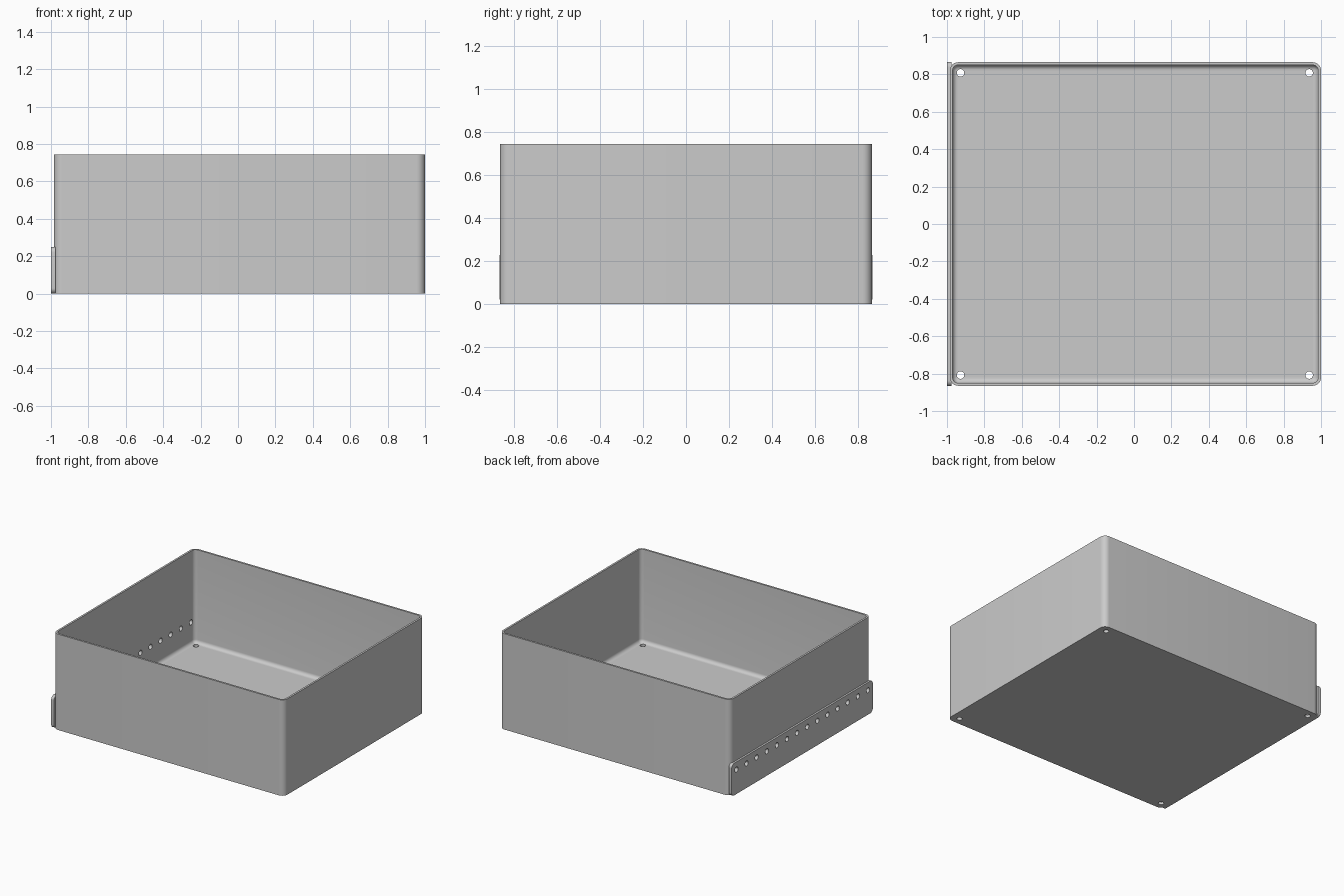
import bpy, bmesh, math
from mathutils import Matrix, Vector

cube = bpy.data.objects.get("Cube")
if cube:
    bpy.data.objects.remove(cube, do_unlink=True)

# Main dimensions
LEFT, RIGHT, HALF_Y, HEIGHT = -0.985, 1.0, 0.865, 0.745
WALL, FLOOR, CORNER, FILLET = 0.015, 0.02, 0.045, 0.028
CENTRE_X, HALF_X = (LEFT + RIGHT) / 2, (RIGHT - LEFT) / 2
HOLE_Y, HOLE_Z, HOLE_R = 0.808, 0.19, 0.02

grey = bpy.data.materials.new("light grey")
grey.use_nodes = True
grey.diffuse_color = (0.6, 0.6, 0.6, 1)
grey.node_tree.nodes["Principled BSDF"].inputs["Base Color"].default_value = (0.6, 0.6, 0.6, 1)


def rounded_rect(hw, hh, r, steps=8):
    """Outline of a rounded rectangle, counter-clockwise."""
    pts = []
    for k, (sx, sy) in enumerate([(1, 1), (-1, 1), (-1, -1), (1, -1)]):
        for i in range(steps + 1):
            a = math.pi / 2 * (k + i / steps)
            pts.append((sx * (hw - r) + r * math.cos(a), sy * (hh - r) + r * math.sin(a)))
    return pts


def loft(bm, rings):
    """Bridge rings of points and cap both ends."""
    rings = [[bm.verts.new(p) for p in ring] for ring in rings]
    n = len(rings[0])
    for a, b in zip(rings, rings[1:]):
        for i in range(n):
            j = (i + 1) % n
            bm.faces.new((a[i], a[j], b[j], b[i]))
    bm.faces.new(rings[0][::-1])
    bm.faces.new(rings[-1])


def make_object(name, bm):
    bmesh.ops.recalc_face_normals(bm, faces=bm.faces)
    mesh = bpy.data.meshes.new(name)
    bm.to_mesh(mesh)
    bm.free()
    mesh.materials.append(grey)
    obj = bpy.data.objects.new(name, mesh)
    bpy.context.collection.objects.link(obj)
    return obj


# Open box: outside wall, rim, inside wall, rounded inner floor edge
def box_ring(inset, z):
    r = max(CORNER - inset, 0.002)
    return [(CENTRE_X + x, y, z) for x, y in rounded_rect(HALF_X - inset, HALF_Y - inset, r)]


rings = [box_ring(0, 0), box_ring(0, HEIGHT), box_ring(WALL, HEIGHT)]
for i in range(7):
    a = math.pi / 2 * i / 6
    rings.append(box_ring(WALL + FILLET * (1 - math.cos(a)), FLOOR + FILLET * (1 - math.sin(a))))
bm = bmesh.new()
loft(bm, rings)
box = make_object("open_box", bm)

# Side strip with rounded corners
bm = bmesh.new()
outline = rounded_rect(HALF_Y + 0.002, 0.125, 0.03)
loft(bm, [[(x, y, z + 0.125) for y, z in outline] for x in (-1.0, -0.976)])
strip = make_object("side_strip", bm)

# Cutter: a row of side holes and four floor holes
bm = bmesh.new()


def drill(centre, turn):
    bmesh.ops.create_cone(bm, cap_ends=True, segments=24, radius1=HOLE_R, radius2=HOLE_R,
                          depth=0.12, matrix=Matrix.Translation(Vector(centre)) @ turn)


for i in range(14):
    drill((-0.985, HOLE_Y * (2 * i / 13 - 1), HOLE_Z), Matrix.Rotation(math.pi / 2, 4, 'Y'))
for sx in (-1, 1):
    for sy in (-1, 1):
        drill((CENTRE_X - 0.003 + sx * 0.932, sy * HOLE_Y, 0), Matrix.Identity(4))
cutter = make_object("hole_cutter", bm)
cutter.hide_render = True

# Cut the holes and shade
for obj in (box, strip):
    mod = obj.modifiers.new("holes", 'BOOLEAN')
    mod.operation, mod.solver, mod.object = 'DIFFERENCE', 'EXACT', cutter
    bpy.ops.object.select_all(action='DESELECT')
    obj.select_set(True)
    bpy.context.view_layer.objects.active = obj
    bpy.ops.object.modifier_apply(modifier=mod.name)
    bpy.ops.object.shade_smooth_by_angle(angle=math.radians(30))
bpy.data.objects.remove(cutter, do_unlink=True)
